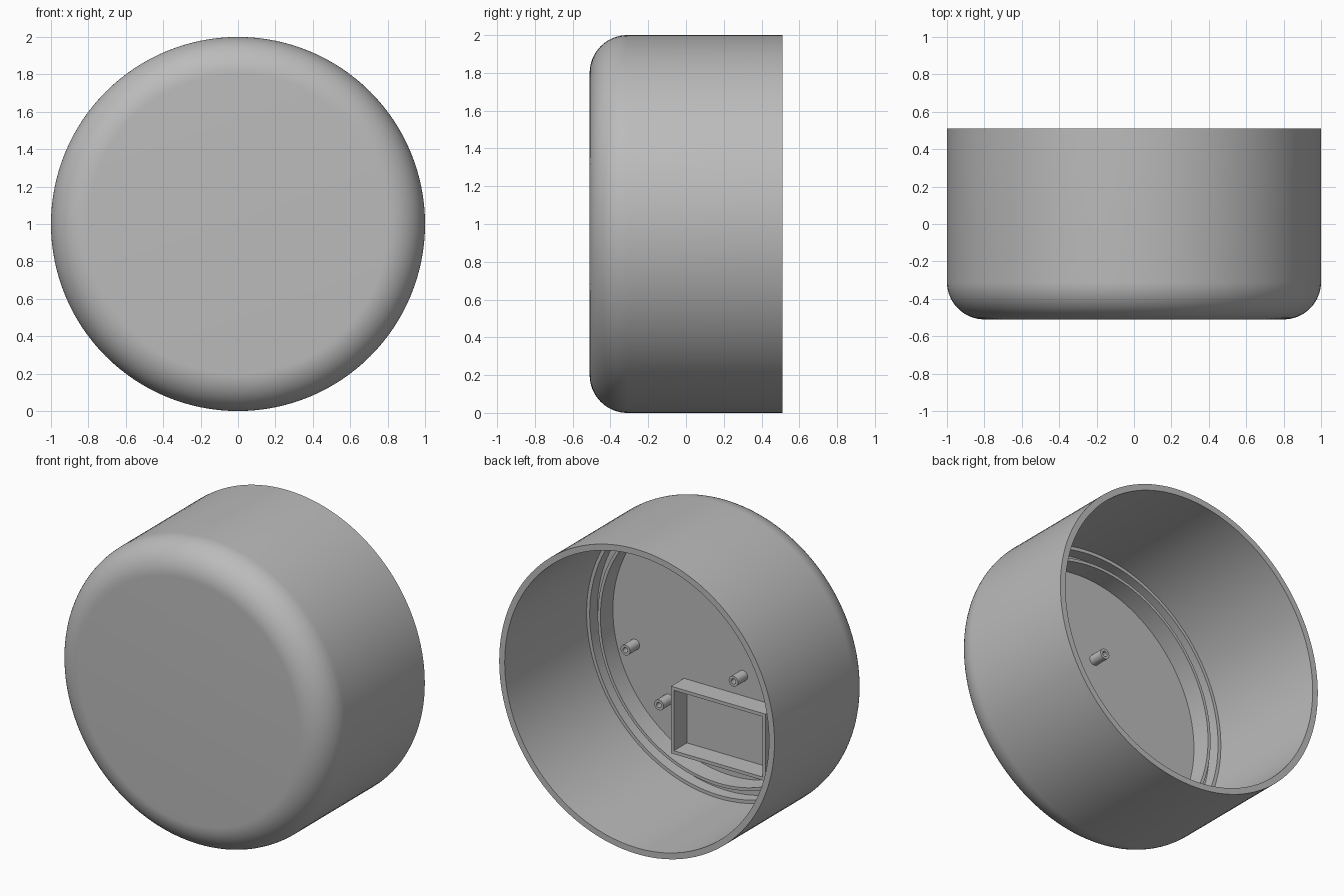
import bpy, bmesh, math
from mathutils import Vector

if "Cube" in bpy.data.objects:
    bpy.data.objects.remove(bpy.data.objects["Cube"])

grey = bpy.data.materials.new("plain_grey")
grey.use_nodes = True
grey.diffuse_color = (0.5, 0.5, 0.5, 1)
grey.node_tree.nodes["Principled BSDF"].inputs["Base Color"].default_value = (0.5, 0.5, 0.5, 1)

FLOOR = -0.47   # inner face of the front wall
LEDGE = -0.34   # step where the side wall thickens


def finish(name, bm):
    bmesh.ops.remove_doubles(bm, verts=bm.verts, dist=1e-5)
    bmesh.ops.recalc_face_normals(bm, faces=bm.faces)
    mesh = bpy.data.meshes.new(name)
    bm.to_mesh(mesh)
    bm.free()
    mesh.materials.append(grey)
    obj = bpy.data.objects.new(name, mesh)
    bpy.context.collection.objects.link(obj)
    bpy.ops.object.select_all(action='DESELECT')
    obj.select_set(True)
    bpy.context.view_layer.objects.active = obj
    bpy.ops.object.shade_smooth_by_angle(angle=math.radians(30))
    return obj


def lathe(name, profile, x, z, steps):
    """Revolve (radius, y) points about an axis along y."""
    bm = bmesh.new()
    verts = [bm.verts.new((x + r, y, z)) for r, y in profile]
    edges = [bm.edges.new(pair) for pair in zip(verts, verts[1:])]
    bmesh.ops.spin(bm, geom=verts + edges, cent=(x, 0, z), axis=(0, 1, 0),
                   angle=math.tau, steps=steps)
    return finish(name, bm)


# Round shell: rounded front edge, open back, grooved ledge inside
fillet = [(0.8 + 0.2 * math.sin(a), -0.31 - 0.2 * math.cos(a))
          for a in (math.pi / 2 * i / 16 for i in range(17))]
inside = [(1, 0.51), (0.96, 0.51), (0.96, LEDGE), (0.938, LEDGE),
          (0.938, -0.42), (0.88, -0.42), (0.88, LEDGE), (0.86, LEDGE),
          (0.86, FLOOR), (0, FLOOR)]
lathe("shell", [(0, -0.51)] + fillet + inside, 0, 1, 128)

# Hollow screw posts on the inner floor
post = [(0.034, FLOOR), (0.034, -0.37), (0.017, -0.37), (0.017, -0.46), (0, -0.46)]
spots = [(0.70, 0.815), (0.456, 0.52), (-0.085, 0.82), (-0.085, 1.32)]
for i, (x, z) in enumerate(spots):
    lathe(f"screw_post_{i + 1}", post, x, z, 24)

# Rectangular frame low on the inner floor
bm = bmesh.new()


def ring(half_x, half_z, y):
    return [bm.verts.new((sx * half_x, y, 0.467 + sz * half_z))
            for sx, sz in ((-1, -1), (1, -1), (1, 1), (-1, 1))]


loops = [ring(0.344, 0.22, FLOOR), ring(0.344, 0.22, -0.335),
         ring(0.322, 0.198, -0.335), ring(0.322, 0.198, FLOOR)]
for a, b in zip(loops, loops[1:] + loops[:1]):
    for i in range(4):
        j = (i + 1) % 4
        bm.faces.new((a[i], a[j], b[j], b[i]))
finish("inner_frame", bm)
